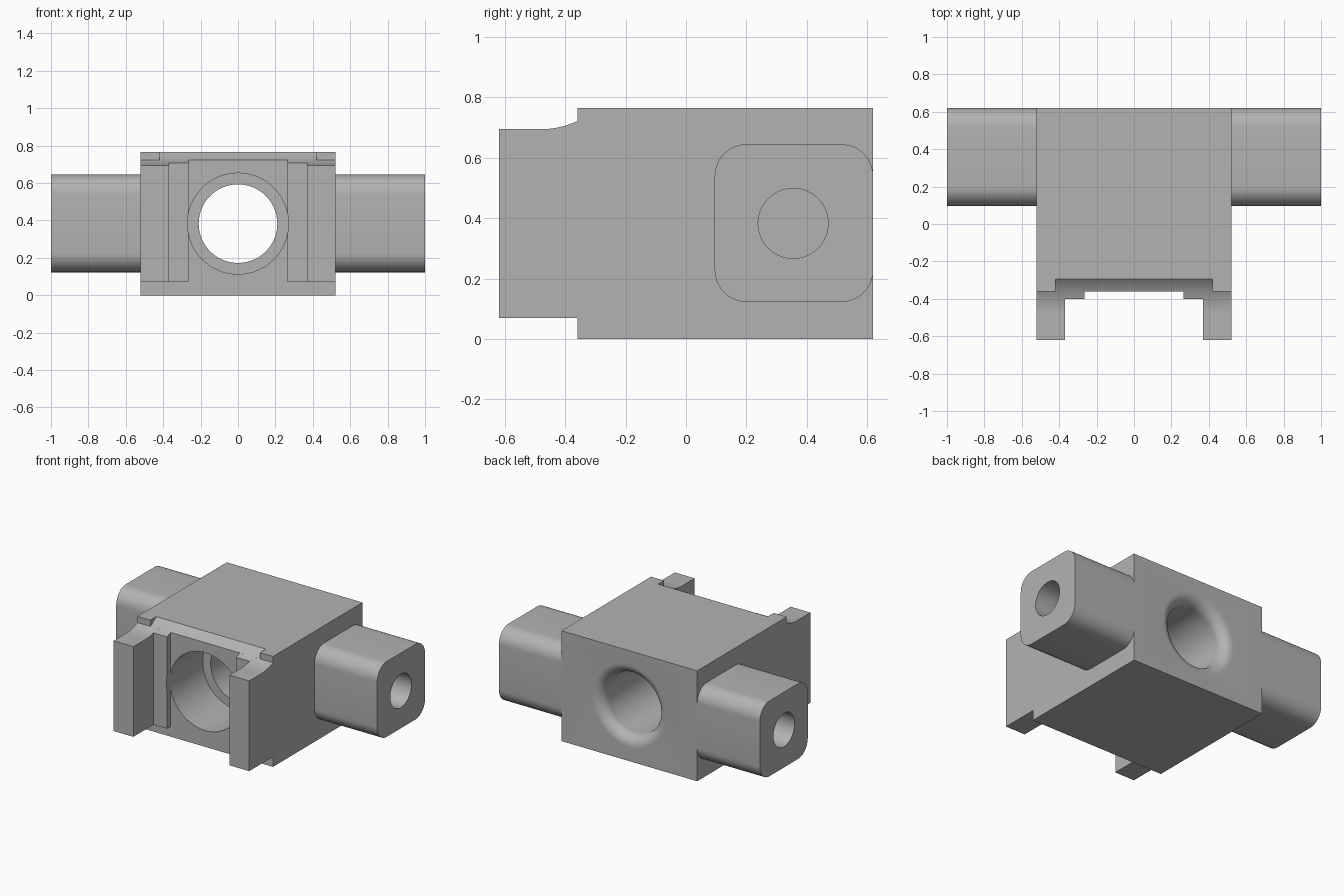
import bpy, bmesh, math
from mathutils import Matrix, Vector

if "Cube" in bpy.data.objects:
    bpy.data.objects.remove(bpy.data.objects["Cube"], do_unlink=True)

grey = bpy.data.materials.new("plain_grey")
grey.use_nodes = True
colour = (0.45, 0.45, 0.45, 1)
grey.diffuse_color = colour
grey.node_tree.nodes["Principled BSDF"].inputs["Base Color"].default_value = colour

HALF, FRONT, BACK, TOP, MID = 0.52, -0.36, 0.62, 0.765, 0.383
ARC_Y, ARC_R = -0.48, 0.28      # concave sweep across the top front
ARC_Z = 0.695 + ARC_R


def finish(bm, name):
    bmesh.ops.recalc_face_normals(bm, faces=bm.faces)
    mesh = bpy.data.meshes.new(name)
    bm.to_mesh(mesh)
    bm.free()
    mesh.materials.append(grey)
    obj = bpy.data.objects.new(name, mesh)
    bpy.context.collection.objects.link(obj)
    return obj


def extrude_x(name, profile, x0, x1):
    """Extrude a (y, z) outline along x."""
    bm = bmesh.new()
    face = bm.faces.new([bm.verts.new((x0, y, z)) for y, z in profile])
    ext = bmesh.ops.extrude_face_region(bm, geom=[face])["geom"]
    bmesh.ops.translate(bm, vec=(x1 - x0, 0, 0),
                        verts=[v for v in ext if isinstance(v, bmesh.types.BMVert)])
    return finish(bm, name)


def rect(y0, y1, z0, z1):
    return [(y0, z0), (y1, z0), (y1, z1), (y0, z1)]


def circle(y, z, r, n=64):
    return [(y + r * math.cos(math.tau * i / n), z + r * math.sin(math.tau * i / n))
            for i in range(n)]


def rounded(y0, y1, z0, z1, r, n=10):
    corners = [(y1 - r, z1 - r), (y0 + r, z1 - r), (y0 + r, z0 + r), (y1 - r, z0 + r)]
    return [(cy + r * math.cos(math.pi / 2 * (q + i / n)),
             cz + r * math.sin(math.pi / 2 * (q + i / n)))
            for q, (cy, cz) in enumerate(corners) for i in range(n + 1)]


def bore_cutter():
    """Stepped bore along y, with a rounded mouth at the back."""
    f, r = 0.075, 0.21
    prof = [(0, -0.7), (0.27, -0.7), (0.27, 0), (r, 0)]
    for i in range(11):
        a = math.pi / 2 * i / 10
        prof.append((r + f - f * math.cos(a), BACK - f + f * math.sin(a)))
    prof += [(r + f, BACK + 0.1), (0, BACK + 0.1)]
    bm = bmesh.new()
    verts = [bm.verts.new((x, y, MID)) for x, y in prof]
    edges = [bm.edges.new(pair) for pair in zip(verts, verts[1:])]
    bmesh.ops.spin(bm, geom=verts + edges, cent=(0, 0, MID), axis=(0, 1, 0),
                   angle=math.tau, steps=80)
    bmesh.ops.remove_doubles(bm, verts=bm.verts, dist=1e-5)
    return finish(bm, "bore_cutter")


def cut(obj, cutter):
    cutter.hide_render = True
    mod = obj.modifiers.new("cut", "BOOLEAN")
    mod.operation, mod.solver, mod.object = "DIFFERENCE", "EXACT", cutter
    bpy.context.view_layer.objects.active = obj
    bpy.ops.object.modifier_apply(modifier=mod.name)
    bpy.data.objects.remove(cutter, do_unlink=True)


def swept_top(y_front):
    """Outline of a front rail whose top follows the concave sweep."""
    pts = [(y_front, 0.07), (FRONT, 0.07)]
    start = max(y_front, ARC_Y)
    for i in range(11):
        y = FRONT + (start - FRONT) * i / 10
        pts.append((y, ARC_Z - math.sqrt(ARC_R ** 2 - (y - ARC_Y) ** 2)))
    if y_front < ARC_Y:
        pts.append((y_front, ARC_Z - ARC_R))
    return pts


# Main block with the sweep and the stepped bore
body = extrude_x("body", rect(FRONT, BACK, 0, TOP), -HALF, HALF)
cut(body, extrude_x("sweep_cutter", circle(ARC_Y, ARC_Z, ARC_R, 96), -0.42, 0.42))
cut(body, bore_cutter())
parts = [body]

# Paired arms, jaws and inner rails
for side, s in (("left", 1), ("right", -1)):
    arm = extrude_x(side + "_arm", rounded(0.095, BACK, 0.123, 0.645, 0.105),
                    s * HALF, s)
    cut(arm, extrude_x("hole_cutter", circle(0.355, MID, 0.116), s * 0.55, s * 1.1))
    jaw = extrude_x(side + "_jaw", swept_top(-0.62), s * 0.368, s * HALF)
    rail = extrude_x(side + "_inner_rail", swept_top(-0.40), s * 0.265, s * 0.368)
    cut(rail, bore_cutter())
    parts += [arm, jaw, rail]

# Smooth the curved walls, keep the edges sharp
bpy.ops.object.select_all(action="DESELECT")
for obj in parts:
    obj.select_set(True)
bpy.context.view_layer.objects.active = body
bpy.ops.object.shade_smooth_by_angle(angle=math.radians(30))
